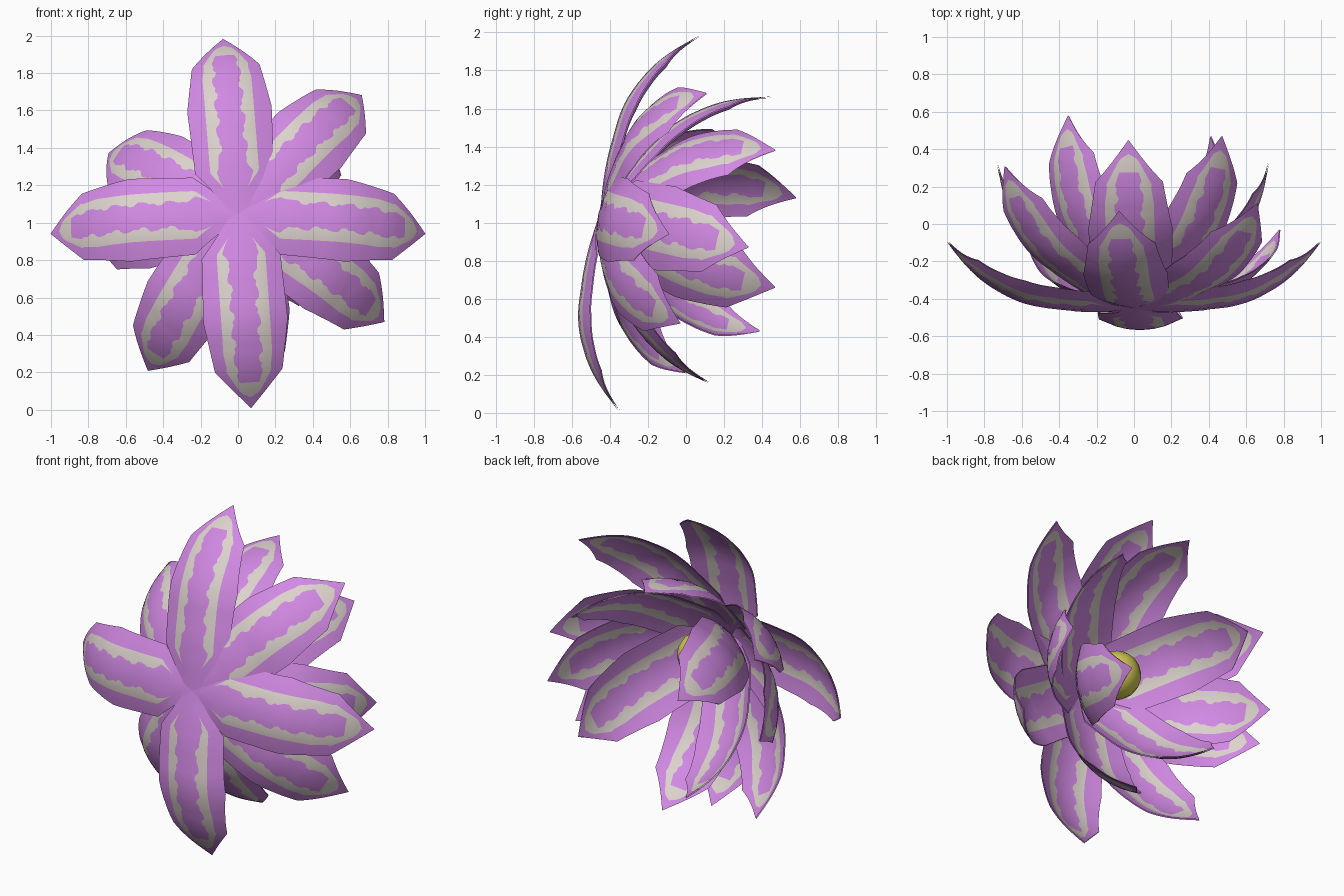
import bpy, bmesh, math
from mathutils import Vector

if "Cube" in bpy.data.objects:
    bpy.data.objects.remove(bpy.data.objects["Cube"])

def material(name, rgb):
    m = bpy.data.materials.new(name)
    m.diffuse_color = (*rgb, 1)
    m.use_nodes = True
    m.node_tree.nodes["Principled BSDF"].inputs["Base Color"].default_value = m.diffuse_color
    return m

PURPLE = material("orchid purple", (0.64, 0.25, 0.77))
CREAM = material("warm cream", (0.72, 0.65, 0.61))
YELLOW = material("pollen yellow", (0.66, 0.60, 0.09))

BASE = Vector((0, -0.45, 1.05))               # where all petals meet
AXIS = Vector((0, 0.975, -0.22)).normalized()  # direction the flower opens

# Petal profile: position along chord, half width, outward sag
KEYS = [(0, 0.03, 0), (0.22, 0.21, 0.10), (0.54, 0.225, 0.18),
        (0.80, 0.18, 0.13), (1, 0, 0)]
ROWS = 50
TEETH = (0.066, 0.076, 0.088, 0.084, 0.060, 0.056, 0.070)

def profile(t):
    for (t0, w0, s0), (t1, w1, s1) in zip(KEYS, KEYS[1:]):
        if t <= t1 + 1e-6:
            f = (t - t0) / (t1 - t0)
            return w0 + (w1 - w0) * f, s0 + (s1 - s0) * f

def soft_sag(t):
    # average over a window so the lengthwise bend is smooth
    h = min(0.1, t, 1 - t)
    return sum(profile(t + h * k / 4)[1] for k in range(-4, 5)) / 9

def clamp(v):
    return max(0.0, min(1.0, v))

def petal(name, tip):
    chord = Vector(tip) - BASE
    d = chord.normalized()
    inward = (AXIS - d * AXIS.dot(d)).normalized()
    side = d.cross(inward)
    bm = bmesh.new()
    rows = []
    for i in range(ROWS + 1):
        t = i / ROWS
        w = profile(t)[0]
        sag = soft_sag(t)
        # border line b (rounded near the tip) and jagged centre stripe line c
        b = max(0.0, w - 0.066 + 0.035 * clamp((t - 0.78) / 0.12))
        b = min(b, 0.13 * math.sqrt(clamp((0.94 - t) / 0.14)))
        b = min(b, 0.9 * w)
        c = [min(TEETH[(i + k) % 7], 0.62 * b) for k in (0, 3)]
        fade = clamp((t - 0.12) / 0.14)
        c = [b - (b - v) * fade for v in c]
        row = []
        for x in (-w, -b, -c[0], 0, c[1], b, w):
            p = BASE + chord * t + side * x + inward * (1.2 * x * x - sag)
            row.append(bm.verts.new(p))
        rows.append(row)
    for i in range(ROWS):
        t = (i + 0.5) / ROWS
        for j in range(6):
            f = bm.faces.new((rows[i][j], rows[i][j + 1],
                              rows[i + 1][j + 1], rows[i + 1][j]))
            band = j in (1, 4)
            arch = j in (2, 3) and t > 0.86
            f.material_index = 1 if (band or arch) and t > 0.12 else 0
            f.smooth = True
    bmesh.ops.remove_doubles(bm, verts=bm.verts, dist=0.0003)
    bmesh.ops.recalc_face_normals(bm, faces=bm.faces)
    me = bpy.data.meshes.new(name)
    bm.to_mesh(me)
    bm.free()
    me.materials.append(PURPLE)
    me.materials.append(CREAM)
    ob = bpy.data.objects.new(name, me)
    bpy.context.collection.objects.link(ob)
    # two thin shells so both faces shade smoothly
    mod = ob.modifiers.new("two_sides", 'SOLIDIFY')
    mod.thickness = 0.006
    mod.offset = 0
    mod.use_rim = False

# Four rings of four petals, given by their tips
RINGS = {
    "outer_petal": [(-0.08, 0.07, 1.98), (1.0, -0.09, 0.94),
                    (0.07, -0.35, 0.01), (-1.0, -0.09, 0.94)],
    "second_petal": [(0.66, 0.11, 1.68), (0.78, -0.03, 0.47),
                     (-0.48, 0.0, 0.21), (-0.69, 0.31, 1.37)],
    "third_petal": [(-0.03, 0.45, 1.66), (0.72, 0.33, 0.87),
                    (0.08, 0.12, 0.16), (-0.73, 0.32, 0.88)],
    "inner_petal": [(0.47, 0.47, 1.38), (0.41, 0.47, 0.66),
                    (-0.27, 0.39, 0.43), (-0.35, 0.58, 1.13)],
}
for ring, tips in RINGS.items():
    for k, tip in enumerate(tips):
        petal(f"{ring}_{k + 1}", tip)

# Yellow flower centre
bpy.ops.mesh.primitive_uv_sphere_add(segments=16, ring_count=10, radius=0.14,
                                     location=(0, -0.155, 1.04))
centre = bpy.context.object
centre.name = "flower_centre"
centre.rotation_euler = AXIS.to_track_quat('Z', 'Y').to_euler()
centre.data.materials.append(YELLOW)
bpy.ops.object.shade_smooth_by_angle()
